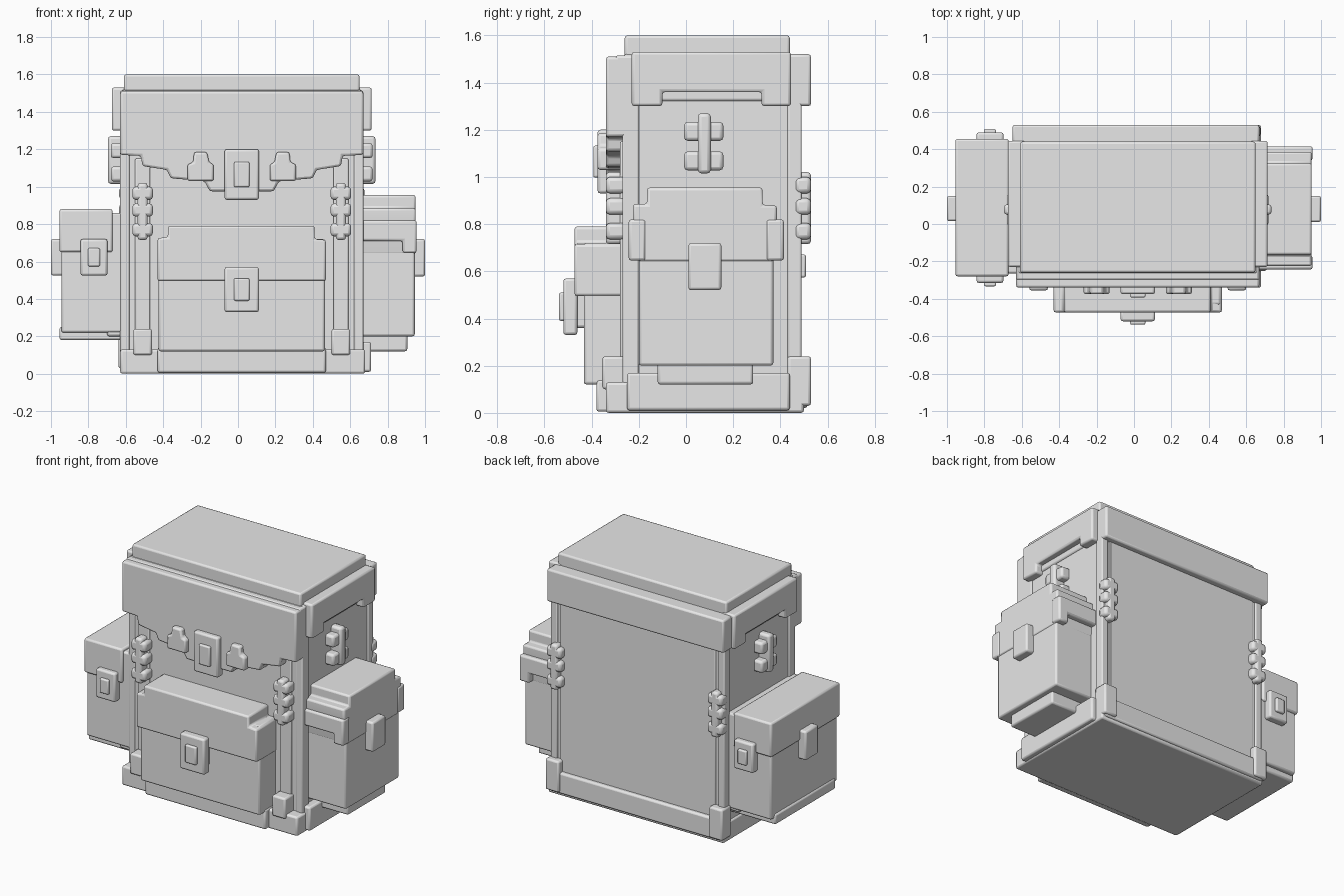
import bpy, bmesh, math
from mathutils import Vector

if "Cube" in bpy.data.objects:
    bpy.data.objects.remove(bpy.data.objects["Cube"])

grey = bpy.data.materials.new("light grey")
grey.diffuse_color = (0.8, 0.8, 0.8, 1)
grey.use_nodes = True
grey.node_tree.nodes["Principled BSDF"].inputs["Base Color"].default_value = grey.diffuse_color
CX = 0.02  # centre line of the bag


def finish(name, bm, bevel):
    bmesh.ops.recalc_face_normals(bm, faces=bm.faces[:])
    me = bpy.data.meshes.new(name)
    bm.to_mesh(me)
    bm.free()
    me.materials.append(grey)
    ob = bpy.data.objects.new(name, me)
    bpy.context.collection.objects.link(ob)
    mod = ob.modifiers.new("soft edges", "BEVEL")
    mod.width, mod.segments = bevel, 2
    mod.limit_method = "ANGLE"
    bpy.context.view_layer.objects.active = ob
    ob.select_set(True)
    bpy.ops.object.shade_smooth_by_angle(angle=math.radians(50))
    ob.select_set(False)
    return ob


def prism(name, pts, axis, a, b, bevel=0.012):
    """Extrude a 2D outline along x (points y,z) or y (points x,z)."""
    bm = bmesh.new()
    at = lambda p, t: (t, p[0], p[1]) if axis == "x" else (p[0], t, p[1])
    f = bm.faces.new([bm.verts.new(at(p, a)) for p in pts])
    ext = bmesh.ops.extrude_face_region(bm, geom=[f])
    d = Vector((b - a, 0, 0)) if axis == "x" else Vector((0, b - a, 0))
    bmesh.ops.translate(bm, vec=d, verts=[v for v in ext["geom"] if isinstance(v, bmesh.types.BMVert)])
    return finish(name, bm, bevel)


def box(name, x, y, z, bevel=0.012):
    return prism(name, [(x[0], z[0]), (x[1], z[0]), (x[1], z[1]), (x[0], z[1])], "y", y[0], y[1], bevel)


def buckle_y(name, cx, z, y, out, half):
    """Framed buckle with a raised tongue on a front (out=-1) or back (out=1) face."""
    zm, h = (z[0] + z[1]) / 2, z[1] - z[0]
    o = y + out * 0.04
    box(name + "_plate", (cx - half, cx + half), sorted((y - out * 0.02, o)), z)
    box(name + "_tongue", (cx - half * .45, cx + half * .45), sorted((o - out * .01, o + out * 0.018)),
        (zm - h * .25, zm + h * .25), 0.008)


# main body, back panel and corner posts
box("body", (-0.62, 0.66), (-0.265, 0.48), (0.02, 1.52))
box("back_panel", (-0.56, 0.60), (0.46, 0.487), (0.1, 1.35), 0.006)
for s, n in ((-1, "left"), (1, "right")):
    edge = CX + s * 0.65
    for y, k in (((-0.27, -0.2), "front"), ((0.43, 0.49), "back")):
        box(f"{n}_{k}_post", sorted((edge, edge - s * 0.05)), y, (0.05, 1.35), 0.008)

# lid: top plate, rim, stepped front flap, side strips and back strip
box("lid_top", (-0.61, 0.65), (-0.26, 0.44), (1.45, 1.6))
box("lid_rim", (-0.63, 0.67), (-0.30, 0.50), (1.32, 1.515))
box("lid_back", (-0.65, 0.67), (0.43, 0.53), (1.30, 1.52))
half = [(0.65, 1.51), (0.65, 1.17), (0.54, 1.165), (0.53, 1.11), (0.40, 1.09),
        (0.38, 1.045), (0.20, 1.03), (0.17, 0.975)]
prism("front_flap", [(CX + x, z) for x, z in half] + [(CX - x, z) for x, z in reversed(half)],
      "y", -0.34, -0.25)
strip = [(-0.23, 1.53), (-0.23, 1.30), (-0.10, 1.30), (-0.10, 1.36), (0.32, 1.36),
         (0.32, 1.30), (0.445, 1.30), (0.445, 1.53)]
for s, n in ((-1, "left"), (1, "right")):
    prism(n + "_lid_strip", strip, "x", CX + s * 0.6, CX + s * 0.695)

# buckles on the lid flap
buckle_y("lid_buckle", CX, (0.93, 1.2), -0.335, -1, 0.092)
tab = [(-0.07, 1.03), (0.07, 1.03), (0.07, 1.12), (0.04, 1.13), (0.035, 1.185),
       (-0.035, 1.185), (-0.045, 1.13), (-0.07, 1.12)]
for s in (-1, 1):
    prism("flap_tab", [(CX + s * (0.22 + x), z) for x, z in tab], "y", -0.375, -0.255)

# base trim with corner guards
box("base", (-0.63, 0.68), (-0.34, 0.50), (0.0, 0.13))
box("base_right_trim", (0.62, 0.712), (-0.25, 0.44), (0.01, 0.17))
box("base_back_trim", (-0.62, 0.66), (0.42, 0.515), (0.02, 0.16))
for s in (-1, 1):
    box("front_corner_guard", sorted((CX + s * 0.48, CX + s * 0.58)), (-0.355, -0.24), (0.1, 0.24))
    box("back_corner_guard", sorted((CX + s * 0.56, CX + s * 0.66)), (0.43, 0.53), (0.03, 0.24))

# front pocket with its flap and buckle
box("front_pocket_base", (-0.43, 0.47), (-0.38, -0.25), (0.005, 0.14))
box("front_pocket", (-0.425, 0.465), (-0.433, -0.25), (0.12, 0.72))
prism("front_pocket_flap", [(-0.43, 0.495), (0.47, 0.495), (0.47, 0.715), (0.41, 0.72), (0.41, 0.79),
                            (-0.375, 0.79), (-0.375, 0.73), (-0.43, 0.725)], "y", -0.473, -0.25)
buckle_y("front_pocket_buckle", CX, (0.33, 0.57), -0.48, -1, 0.092)
box("front_buckle_strap", (-0.05, 0.09), (-0.49, -0.42), (0.36, 0.56))


# lacing beads on the corners, with thin straps below
def beads(name, cx, y):
    for z in (0.77, 0.875, 0.965):
        box(name + "_bead", (cx - 0.055, cx + 0.055), y, (z - 0.035, z + 0.035), 0.018)
    box(name + "_core", (cx - 0.027, cx + 0.027), y, (0.715, 1.02), 0.015)


for s in (-1, 1):
    beads("front_lacing", CX + s * 0.53, (-0.34, -0.25))
    beads("back_lacing", CX + s * 0.60, (0.46, 0.53))
    c = CX + s * 0.53
    box("front_strap", (c - 0.04, c + 0.04), (-0.28, -0.25), (0.2, 1.15), 0.006)

# crossed ties on both upper sides
for s in (-1, 1):
    xs = sorted((CX + s * 0.62, CX + s * 0.70))
    for z in (1.07, 1.195):
        box("side_tie", xs, (-0.008, 0.158), (z - 0.042, z + 0.038), 0.015)
    box("side_tie_core", sorted((CX + s * 0.62, CX + s * 0.715)), (0.05, 0.105), (1.015, 1.27), 0.015)

# left side pocket
box("left_pocket", (-0.945, -0.60), (-0.265, 0.44), (0.22, 0.86))
box("left_pocket_bottom", (-0.955, -0.60), (-0.235, 0.41), (0.18, 0.25))
prism("left_pocket_flap", [(-0.955, 0.88), (-0.955, 0.65), (-0.80, 0.65), (-0.67, 0.65), (-0.67, 0.88)],
      "y", -0.28, 0.455)
box("left_pocket_neck", (-0.70, -0.6), (-0.26, 0.43), (0.2, 0.85))
buckle_y("left_pocket_front_buckle", -0.77, (0.525, 0.72), -0.275, -1, 0.072)
buckle_y("left_pocket_back_buckle", -0.77, (0.525, 0.72), 0.45, 1, 0.072)
box("left_pocket_side_buckle", (-1.0, -0.93), (0.015, 0.15), (0.525, 0.72))

# right side pocket with stepped outline
box("right_pocket", (0.62, 0.945), (-0.20, 0.37), (0.2, 0.84))
box("right_pocket_bottom", (0.62, 0.905), (-0.12, 0.285), (0.12, 0.25))
prism("right_pocket_top", [(-0.20, 0.64), (0.37, 0.64), (0.385, 0.82), (0.385, 0.88), (0.325, 0.88),
                           (0.325, 0.955), (-0.165, 0.955), (-0.165, 0.885), (-0.225, 0.885),
                           (-0.225, 0.82)], "x", 0.62, 0.95)
flap = [(0.65, 0.82), (0.65, 0.71), (0.88, 0.71), (0.88, 0.645), (0.955, 0.645), (0.955, 0.82)]
prism("right_pocket_front_flap", flap, "y", -0.243, -0.17)
prism("right_pocket_back_flap", flap, "y", 0.34, 0.415)
box("right_pocket_side_buckle", (0.93, 1.0), (0.01, 0.15), (0.52, 0.72))
